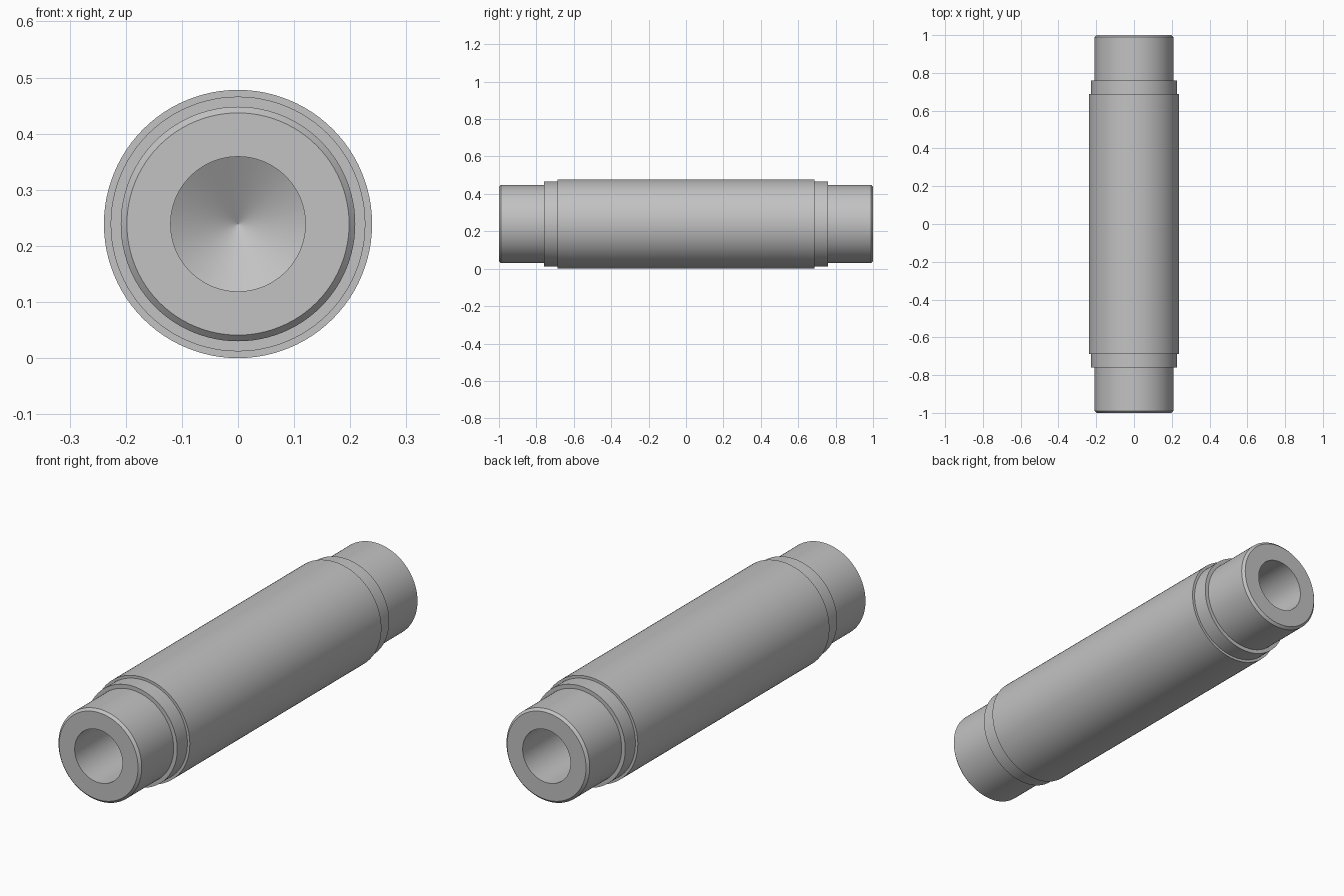
import bpy
import bmesh
import math
from mathutils import Matrix, Vector

default_cube = bpy.data.objects.get("Cube")
if default_cube:
    bpy.data.objects.remove(default_cube, do_unlink=True)

RADIUS = 0.239      # widest part of the shaft
SEGMENTS = 96
HOLE_DEPTH = 0.5
HOLE_RADIUS = 0.12
TIP = HOLE_RADIUS * math.tan(math.radians(30))

steel = bpy.data.materials.new("steel grey")
steel.use_nodes = True
steel.diffuse_color = (0.54, 0.54, 0.54, 1)
steel.node_tree.nodes["Principled BSDF"].inputs["Base Color"].default_value = steel.diffuse_color

# Half profile as (radius, distance along the axis), from drill tip to middle
half = [
    (0, 1 - HOLE_DEPTH - TIP),
    (HOLE_RADIUS, 1 - HOLE_DEPTH),
    (HOLE_RADIUS, 1),
    (0.198, 1),
    (0.209, 0.989),
    (0.209, 0.76),
    (0.227, 0.76),
    (0.227, 0.687),
    (RADIUS, 0.687),
]
profile = [(r, -y) for r, y in half] + half[::-1]

# Turn the mirrored profile around the long axis
bm = bmesh.new()
verts = [bm.verts.new((r, y, 0)) for r, y in profile]
edges = [bm.edges.new(pair) for pair in zip(verts, verts[1:])]
bmesh.ops.spin(bm, geom=verts + edges, cent=(0, 0, 0), axis=(0, 1, 0),
               angle=math.tau, steps=SEGMENTS)
bmesh.ops.remove_doubles(bm, verts=bm.verts, dist=1e-5)
bmesh.ops.dissolve_degenerate(bm, edges=bm.edges, dist=1e-6)
bmesh.ops.recalc_face_normals(bm, faces=bm.faces)
bm.transform(Matrix.Translation(Vector((0, 0, RADIUS))))

mesh = bpy.data.meshes.new("stepped_shaft")
bm.to_mesh(mesh)
bm.free()
mesh.materials.append(steel)
shaft = bpy.data.objects.new("stepped_shaft", mesh)
bpy.context.collection.objects.link(shaft)

# Smooth round walls with crisp steps; drill cones keep flat sectors
bpy.ops.object.select_all(action="DESELECT")
shaft.select_set(True)
bpy.context.view_layer.objects.active = shaft
bpy.ops.object.shade_smooth_by_angle(angle=math.radians(25))
for face in mesh.polygons:
    if len(face.vertices) == 3:
        face.use_smooth = False
